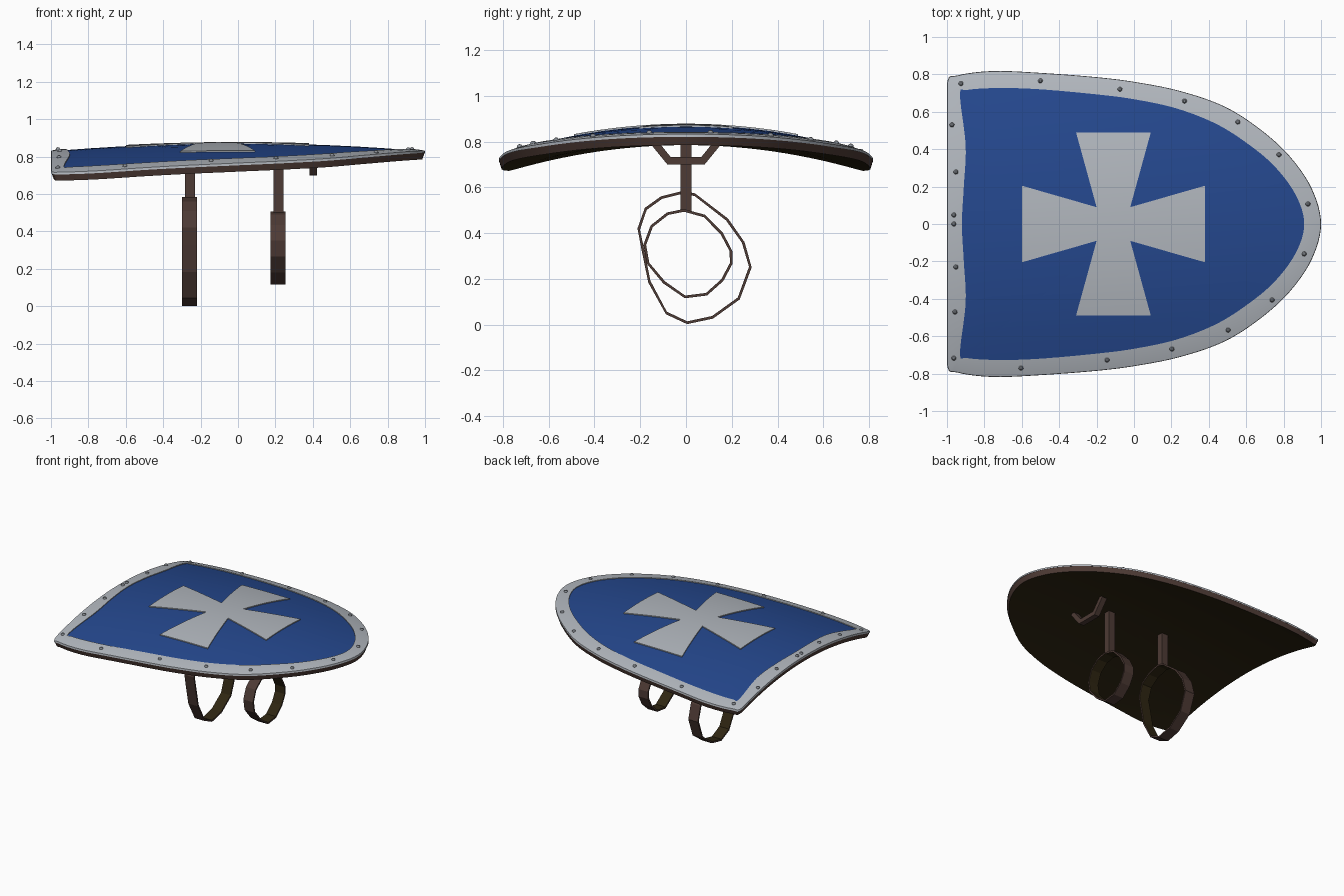
import bpy, bmesh, math
from mathutils import Vector

if "Cube" in bpy.data.objects:
    bpy.data.objects.remove(bpy.data.objects["Cube"])


def mat(name, c):
    m = bpy.data.materials.new(name)
    m.diffuse_color = (*c, 1)
    m.use_nodes = True
    m.node_tree.nodes["Principled BSDF"].inputs["Base Color"].default_value = m.diffuse_color
    return m


STEEL = mat("steel", (0.44, 0.47, 0.51))
BLUE = mat("blue paint", (0.018, 0.064, 0.27))
BROWN = mat("brown leather", (0.075, 0.043, 0.035))
DARK = mat("dark lining", (0.028, 0.019, 0.006))
RIVET = mat("rivet grey", (0.25, 0.27, 0.30))


def crown(x, y):
    """Height of the domed shield face."""
    return 0.871 - 0.19 * y * y - 0.043 * x * x


def finish(bm, name, mats, smooth=True):
    bmesh.ops.recalc_face_normals(bm, faces=bm.faces)
    me = bpy.data.meshes.new(name)
    bm.to_mesh(me)
    bm.free()
    for m in mats:
        me.materials.append(m)
    ob = bpy.data.objects.new(name, me)
    bpy.context.collection.objects.link(ob)
    if smooth:
        bpy.ops.object.select_all(action='DESELECT')
        ob.select_set(True)
        bpy.context.view_layer.objects.active = ob
        bpy.ops.object.shade_smooth_by_angle(angle=math.radians(30))
    return ob


def outline(half, steps=6):
    """Smooth closed outline from the control points of the +y half."""
    p = [Vector(q) for q in half]
    flip = lambda v: Vector((v.x, -v.y))
    ext = [flip(p[1])] + p + [flip(p[-2])]
    pts = []
    for i in range(1, len(ext) - 2):
        a, b, c, d = ext[i - 1:i + 3]
        for k in range(steps):
            t = k / steps
            v = 0.5 * (2 * b + (c - a) * t + (2 * a - 5 * b + 4 * c - d) * t * t
                       + (3 * b - a - 3 * c + d) * t ** 3)
            pts.append(Vector((max(v.x, -1), v.y)))
    pts.append(p[-1])
    return pts + [flip(v) for v in pts[-2:0:-1]]


def lift(loop, dz, s=1.0):
    """Lay a scaled outline on the dome, shifted by dz."""
    return [(v.x * s, v.y * s, crown(v.x * s, v.y * s) + dz) for v in loop]


def bridge(bm, loops, closed=False, cap=None):
    rings = [[bm.verts.new(q) for q in l] for l in loops]
    pairs = list(zip(rings, rings[1:])) + ([(rings[-1], rings[0])] if closed else [])
    n = len(rings[0])
    for a, b in pairs:
        for i in range(n):
            j = (i + 1) % n
            bm.faces.new((a[i], a[j], b[j], b[i]))
    if cap is not None:
        c = bm.verts.new(cap)
        for i in range(n):
            bm.faces.new((rings[-1][i], rings[-1][(i + 1) % n], c))


outer = outline([(-1, 0), (-1, .2), (-1, .45), (-1, .75), (-.94, .795), (-.75, .818), (-.5, .808),
                 (-.2, .785), (.02, .757), (.25, .71), (.48, .63), (.67, .51), (.83, .365), (.95, .19), (1, 0)])
inner = outline([(-.92, 0), (-.91, .2), (-.9, .42), (-.93, .69), (-.89, .717), (-.72, .727), (-.5, .72),
                 (-.2, .693), (0, .667), (.22, .62), (.43, .54), (.6, .435), (.75, .31), (.865, .155), (.91, 0)])
scales = [0.85, 0.7, 0.55, 0.4, 0.25, 0.12]

# painted face
bm = bmesh.new()
bridge(bm, [lift(inner, 0)] + [lift(inner, 0, s) for s in scales], cap=(0, 0, crown(0, 0)))
finish(bm, "painted_face", [BLUE])

# steel rim: a thin band, slightly proud of the paint
bm = bmesh.new()
mid = [(a + b) / 2 for a, b in zip(outer, inner)]
bridge(bm, [lift(outer, -0.008), lift(outer, 0.004, 0.998), lift(mid, 0.007), lift(inner, 0.006), lift(inner, -0.008)],
       closed=True)
finish(bm, "steel_rim", [STEEL])

# shield edge (brown) and lining (dark underside)
bm = bmesh.new()
bridge(bm, [lift(outer, -0.008, 0.998), lift(outer, -0.045, 0.985)]
       + [lift(outer, -0.045, s) for s in [0.95] + scales], cap=(0, 0, crown(0, 0) - 0.045))
board = finish(bm, "backing_board", [BROWN, DARK])
for f in board.data.polygons:
    f.material_index = 1 if abs(f.normal.z) > 0.75 else 0

# flared cross: a thin plate following the dome
bm = bmesh.new()
CX, N = -0.11, 8


def patch(fn):
    """Grid of N x N cells from (u, v) to a point on the dome."""
    g = [[fn(i / N, j / N) for j in range(N + 1)] for i in range(N + 1)]
    vs = [[bm.verts.new((x, y, crown(x, y) + 0.007)) for x, y in row] for row in g]
    for i in range(N):
        for j in range(N):
            bm.faces.new((vs[i][j], vs[i + 1][j], vs[i + 1][j + 1], vs[i][j + 1]))


patch(lambda u, v: (CX - .09 + .18 * u, -.09 + .18 * v))
for s in (-1, 1):
    patch(lambda u, v: (CX + (2 * v - 1) * (.09 + .11 * u), s * (.09 + .4 * u)))
    patch(lambda u, v: (CX + s * (.09 + .4 * u), (2 * v - 1) * (.09 + .115 * u)))
bmesh.ops.remove_doubles(bm, verts=bm.verts, dist=0.0005)
bmesh.ops.recalc_face_normals(bm, faces=bm.faces)
if sum(f.normal.z for f in bm.faces) < 0:
    bmesh.ops.reverse_faces(bm, faces=bm.faces)
ext = bmesh.ops.extrude_face_region(bm, geom=bm.faces[:], use_keep_orig=True)
for v in [e for e in ext["geom"] if isinstance(e, bmesh.types.BMVert)]:
    v.co.z -= 0.009
finish(bm, "cross", [STEEL])

# rivets round the rim
bm = bmesh.new()
for x, y in [(-.925, .75), (-.5, .765), (-.075, .72), (.27, .657), (.555, .545), (.775, .37), (.93, .107),
             (.91, -.16), (.738, -.406), (.503, -.567), (.203, -.668), (-.144, -.727), (-.604, -.77),
             (-.963, -.717), (-.957, -.47), (-.952, -.23), (-.963, 0), (-.963, .048), (-.952, .278), (-.973, .53)]:
    r = bmesh.ops.create_uvsphere(bm, u_segments=10, v_segments=6, radius=0.013)
    for v in r["verts"]:
        v.co += Vector((x, y, crown(x, y) + 0.006))
finish(bm, "rivets", [RIVET])


# arm straps: hand-bent flat loops with a dark inside
def strap(name, x0, x1, pts):
    c = sum((Vector(p) for p in pts), Vector((0, 0))) / len(pts)
    ins = [Vector(p) + (c - Vector(p)).normalized() * 0.012 for p in pts]
    loop = lambda x, q: [(x, p[0], p[1]) for p in q]
    bm = bmesh.new()
    bridge(bm, [loop(x0, pts), loop(x1, pts), loop(x1, ins), loop(x0, ins)], closed=True)
    ob = finish(bm, name, [BROWN, DARK], smooth=False)
    for f in ob.data.polygons:
        out = Vector((f.center.y, f.center.z)) - c
        if abs(f.normal.x) < 0.5 and out.dot(Vector((f.normal.y, f.normal.z))) < 0:
            f.material_index = 1


strap("forearm_strap", -.30, -.22,
      [(-.11, .56), (-.01, .585), (.04, .573), (.184, .463), (.256, .36), (.287, .25), (.235, .11), (.118, .026),
       (.005, .002), (-.088, .045), (-.165, .184), (-.195, .33), (-.212, .42), (-.18, .51)])
strap("hand_strap", .175, .255,
      [(-.01, .505), (.083, .48), (.162, .4), (.203, .32), (.203, .265), (.163, .19), (.092, .127), (-.005, .115),
       (-.1, .18), (-.172, .267), (-.186, .35), (-.155, .433), (-.083, .49)])


# bars: strap posts and the grip behind the tip
def bar(name, a, b, w, d):
    a, b = Vector(a), Vector(b)
    bm = bmesh.new()
    bmesh.ops.create_cube(bm, size=1)
    rot = Vector((0, 0, 1)).rotation_difference(b - a).to_matrix()
    for v in bm.verts:
        v.co = (a + b) / 2 + rot @ Vector((v.co.x * w, v.co.y * d, v.co.z * (b - a).length))
    finish(bm, name, [BROWN], smooth=False)


bar("forearm_post", (-.257, 0, .575), (-.257, 0, .84), .055, .05)
bar("hand_post", (.217, 0, .495), (.217, 0, .84), .055, .05)
bar("grip_bar", (.402, -.082, .716), (.402, .082, .716), .042, .032)
for side, s in (("left", -1), ("right", 1)):
    bar("grip_leg_" + side, (.402, s * .07, .711), (.402, s * .155, .815), .042, .032)
